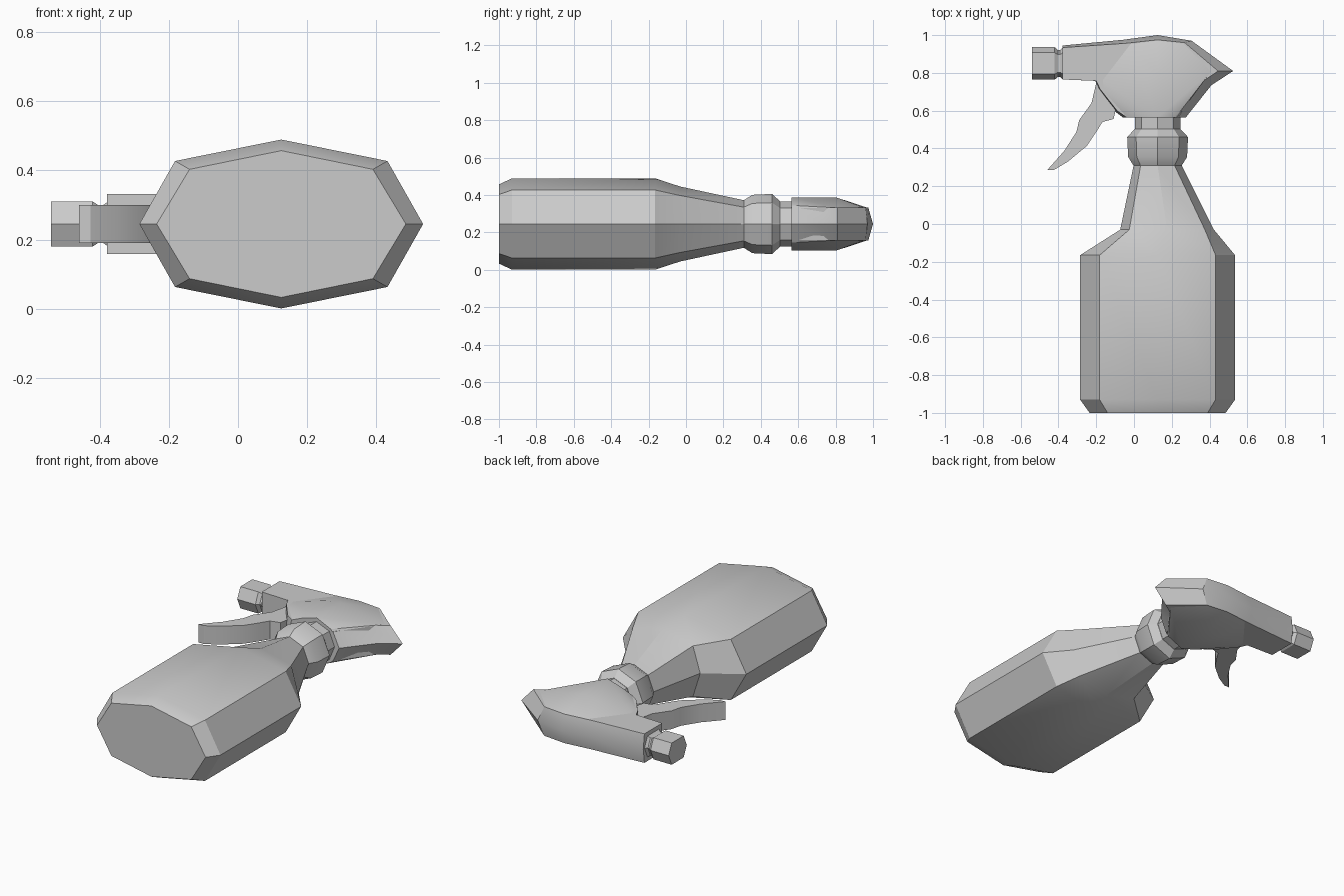
import bpy, bmesh, math

CX, CZ = 0.125, 0.245   # long axis of the bottle


def finish(name, bm, angle=28):
    bmesh.ops.recalc_face_normals(bm, faces=bm.faces)
    me = bpy.data.meshes.new(name)
    bm.to_mesh(me)
    bm.free()
    ob = bpy.data.objects.new(name, me)
    bpy.context.collection.objects.link(ob)
    me.shade_smooth()
    me.set_sharp_from_angle(angle=math.radians(angle))
    return ob


def loft(name, rings):
    bm = bmesh.new()
    loops = [[bm.verts.new(p) for p in r] for r in rings]
    for a, b in zip(loops, loops[1:]):
        for i in range(len(a)):
            j = (i + 1) % len(a)
            bm.faces.new((a[i], a[j], b[j], b[i]))
    bm.faces.new(loops[0])
    bm.faces.new(loops[-1])
    return finish(name, bm)


def octagon(y, a, b, da, db, cx=CX):
    """Eight-sided section: tips at a (x) and b (z), diagonals at da, db."""
    pts = [(a, 0), (da, db), (0, b), (-da, db), (-a, 0), (-da, -db), (0, -b), (da, -db)]
    return [(cx + x, y, CZ + z) for x, z in pts]


def round8(y, r):
    return octagon(y, r, r, r * 0.707, r * 0.707)


# bottle
loft("bottle", [
    octagon(-1.0, 0.36, 0.212, 0.265, 0.158),
    octagon(-0.93, 0.41, 0.244, 0.307, 0.182),
    octagon(-0.165, 0.41, 0.244, 0.307, 0.182),
    octagon(-0.03, 0.248, 0.2, 0.2, 0.152, cx=0.175),
    round8(0.31, 0.127),
])

# screw collar and stem
loft("collar", [round8(y, r) for y, r in
                [(0.305, 0.125), (0.355, 0.156), (0.46, 0.161), (0.502, 0.122)]])
loft("stem", [round8(0.49, 0.12), round8(0.575, 0.12)])

# spray head: ridge outline in the middle, inset outline on both sides
ridge = [(-0.378, 0.945), (-0.06, 0.975), (0.125, 1.0), (0.305, 0.97), (0.525, 0.81),
         (0.41, 0.735), (0.275, 0.565), (-0.06, 0.565), (-0.1, 0.595), (-0.19, 0.715),
         (-0.205, 0.758), (-0.378, 0.765)]
inset = [(-0.378, 0.934), (-0.04, 0.957), (0.125, 0.975), (0.268, 0.96), (0.445, 0.81),
         (0.335, 0.735), (0.235, 0.565), (-0.04, 0.565), (-0.09, 0.6), (-0.18, 0.715),
         (-0.2, 0.758), (-0.378, 0.765)]
loft("spray_head", [[(x, y, CZ - 0.087) for x, y in inset],
                    [(x, y, CZ) for x, y in ridge],
                    [(x, y, CZ + 0.087) for x, y in inset]])

# bulge on the flanks of the head
bm = bmesh.new()
low = [(-0.17, 0.76), (-0.02, 0.955), (0.125, 0.974), (0.265, 0.957), (0.41, 0.81),
       (0.33, 0.74), (0.23, 0.565), (-0.04, 0.565), (-0.16, 0.70)]
high = [(0.125, 0.565, 0.143), (0.125, 0.8, 0.143), (0.02, 0.8, 0.128),
        (0.23, 0.8, 0.1), (0.22, 0.565, 0.1), (0.03, 0.565, 0.115)]
for s in (-1, 1):
    for x, y in low:
        bm.verts.new((x, y, CZ + s * 0.086))
    for x, y, z in high:
        bm.verts.new((x, y, CZ + s * z))
res = bmesh.ops.convex_hull(bm, input=bm.verts)
bmesh.ops.delete(bm, geom=list({g for g in res["geom_interior"] + res["geom_unused"]
                                if isinstance(g, bmesh.types.BMVert)}), context='VERTS')
finish("head_bulge", bm, 20)


# nozzle with a narrow throat
def hexagon(x, s):
    pts = [(0.086, 0), (0.057, 0.065), (-0.057, 0.065), (-0.086, 0), (-0.057, -0.065), (0.057, -0.065)]
    return [(x, 0.85 + s * y, CZ + s * z) for y, z in pts]


loft("nozzle", [hexagon(x, s) for x, s in
                [(-0.54, 1), (-0.42, 1), (-0.402, 0.82), (-0.392, 0.82), (-0.372, 1.03)]])

# trigger
trigger = [(-0.2, 0.765), (-0.2, 0.746), (-0.225, 0.64), (-0.29, 0.55), (-0.305, 0.487),
           (-0.37, 0.386), (-0.46, 0.285), (-0.426, 0.285), (-0.35, 0.33), (-0.25, 0.413),
           (-0.2, 0.487), (-0.167, 0.54), (-0.108, 0.556), (-0.098, 0.6), (-0.13, 0.7)]
loft("trigger", [[(x, y, CZ + z) for x, y in trigger] for z in (-0.055, 0.055)])
